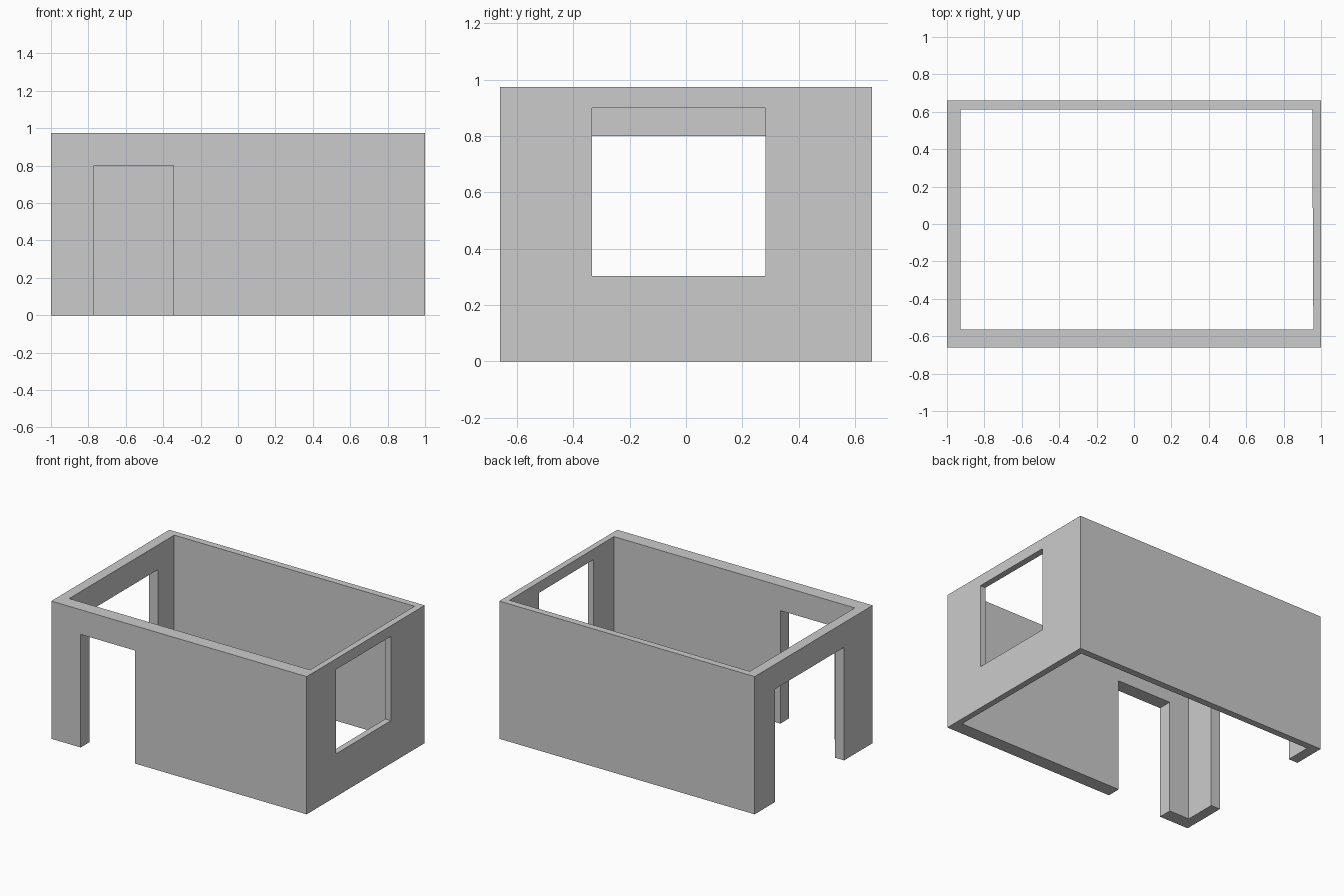
import bpy, bmesh

if "Cube" in bpy.data.objects:
    bpy.data.objects.remove(bpy.data.objects["Cube"])

HEIGHT = 0.975
# wall footprint: outer rectangle and off-centre inner room outline
OUTER = [(-1, -0.66), (1, -0.66), (1, 0.66), (-1, 0.66)]
INNER = [(-0.928, -0.563), (0.959, -0.563), (0.953, 0.612), (-0.928, 0.612)]


def finish(name, bm):
    bmesh.ops.recalc_face_normals(bm, faces=bm.faces[:])
    mesh = bpy.data.meshes.new(name)
    bm.to_mesh(mesh)
    bm.free()
    obj = bpy.data.objects.new(name, mesh)
    bpy.context.collection.objects.link(obj)
    return obj


def opening(wall, name, lo, hi):
    """Cut a box-shaped opening through the walls."""
    bm = bmesh.new()
    bmesh.ops.create_cube(bm, size=1)
    for v in bm.verts:
        v.co = [hi[i] if v.co[i] > 0 else lo[i] for i in range(3)]
    cutter = finish(name, bm)
    cutter.hide_render = True
    cutter.hide_set(True)
    cutter.display_type = 'WIRE'
    mod = wall.modifiers.new(name, 'BOOLEAN')
    mod.operation = 'DIFFERENCE'
    mod.solver = 'EXACT'
    mod.object = cutter


# room walls: floor ring extruded upward, open above and below
bm = bmesh.new()
out = [bm.verts.new((x, y, 0)) for x, y in OUTER]
inn = [bm.verts.new((x, y, 0)) for x, y in INNER]
for i in range(4):
    j = (i + 1) % 4
    bm.faces.new((out[i], out[j], inn[j], inn[i]))
ext = bmesh.ops.extrude_face_region(bm, geom=bm.faces[:], use_keep_orig=True)
for g in ext["geom"]:
    if isinstance(g, bmesh.types.BMVert):
        g.co.z = HEIGHT
walls = finish("room_walls", bm)

# doorways in the front and left walls, window in the right wall
opening(walls, "front_doorway_cutter", (-0.77, -0.8, -0.1), (-0.345, -0.45, 0.8))
opening(walls, "left_doorway_cutter", (-1.1, -0.34, -0.1), (-0.8, 0.43, 0.8))
opening(walls, "window_cutter", (0.8, -0.333, 0.303), (1.1, 0.283, 0.9))
